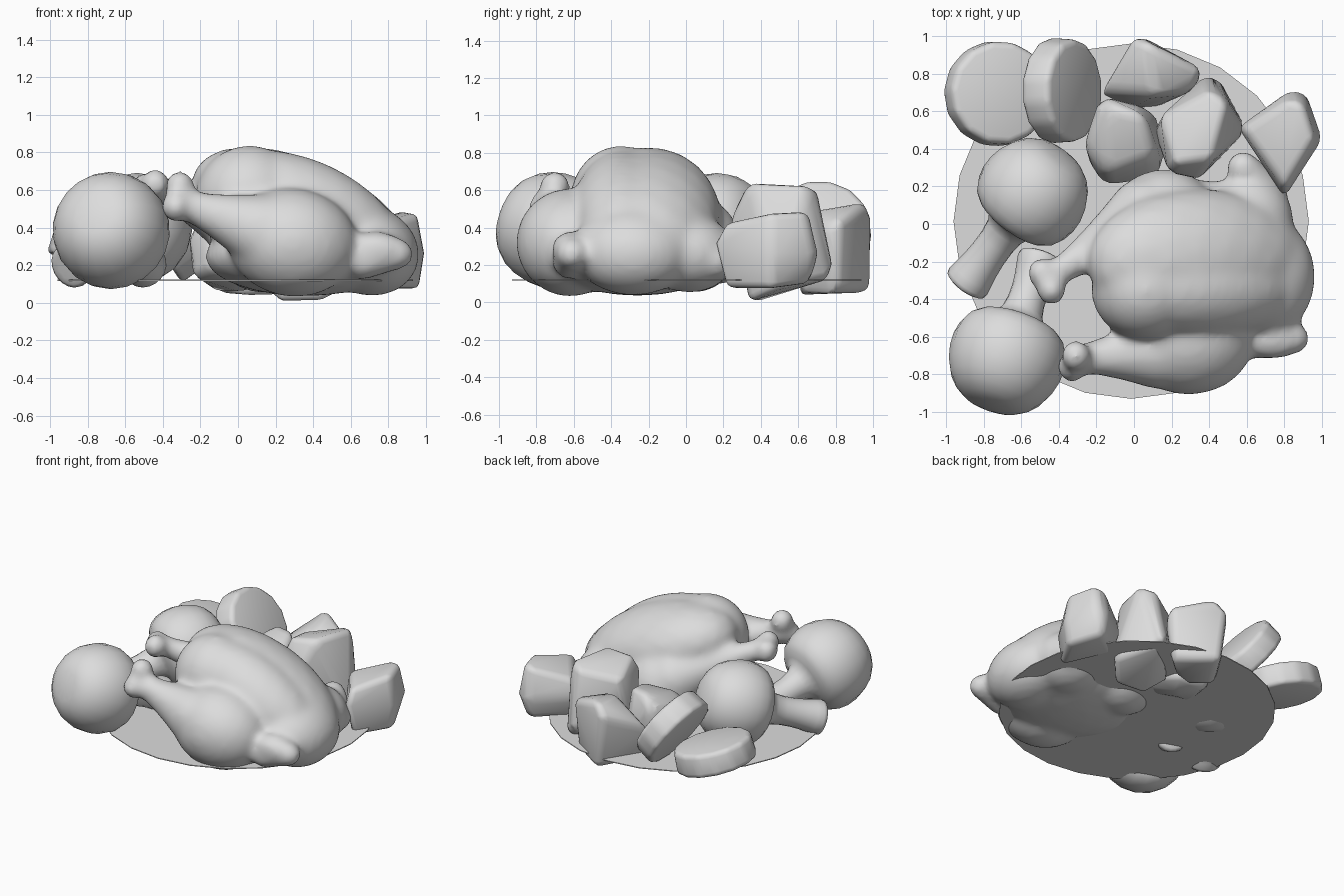
import bpy, bmesh, math
from mathutils import Vector, Matrix, Euler

if "Cube" in bpy.data.objects:
    bpy.data.objects.remove(bpy.data.objects["Cube"], do_unlink=True)

grey = bpy.data.materials.new("plain_grey")
grey.use_nodes = True
colour = (0.72, 0.72, 0.72, 1)
grey.diffuse_color = colour
grey.node_tree.nodes["Principled BSDF"].inputs["Base Color"].default_value = colour


def finish(name, bm, smooth=True):
    bmesh.ops.recalc_face_normals(bm, faces=bm.faces)
    for face in bm.faces:
        face.smooth = smooth
    mesh = bpy.data.meshes.new(name)
    bm.to_mesh(mesh)
    bm.free()
    mesh.materials.append(grey)
    obj = bpy.data.objects.new(name, mesh)
    bpy.context.collection.objects.link(obj)
    return obj


def blob(bm, centre, radii, pitch=0, turn=0):
    # Ellipsoid; pitch lowers its +x end, turn rotates it about z
    rot = Euler((0, math.radians(pitch), math.radians(turn))).to_matrix().to_4x4()
    matrix = Matrix.Translation(centre) @ rot @ Matrix.Diagonal((*radii, 1))
    bmesh.ops.create_icosphere(bm, subdivisions=3, radius=1, matrix=matrix)


def limb(bm, start, end, r1, r2, steps=12):
    for i in range(steps + 1):
        t = i / steps
        r = r2 + (r1 - r2) * (1 - t) ** 1.4
        blob(bm, Vector(start).lerp(Vector(end), t), (r, r, r))


# Plate
bm = bmesh.new()
bmesh.ops.create_cone(bm, cap_ends=True, segments=24, radius1=0.945, radius2=0.945,
                      depth=0.006, matrix=Matrix.Translation((-0.015, 0.015, 0.12)))
finish("plate", bm, False)

# Roast bird: overlapping masses fused into one skin
bm = bmesh.new()
blob(bm, (0.34, -0.20, 0.45), (0.63, 0.39, 0.31), 24)            # breast
blob(bm, (0.06, -0.35, 0.55), (0.29, 0.27, 0.29), 15)            # breast crown
blob(bm, (0.36, -0.34, 0.47), (0.55, 0.27, 0.29), 24)            # breast ridge
blob(bm, (0.69, -0.28, 0.28), (0.28, 0.33, 0.24), 20)            # neck end
blob(bm, (0.60, 0.02, 0.26), (0.25, 0.25, 0.21))                 # far shoulder
blob(bm, (0.36, -0.26, 0.25), (0.54, 0.5, 0.215))                # back
blob(bm, (0.29, -0.62, 0.32), (0.35, 0.29, 0.29), 8)             # near thigh
blob(bm, (0.14, 0.04, 0.31), (0.29, 0.25, 0.26), 0, 20)          # far thigh
limb(bm, (0.13, -0.68, 0.38), (-0.30, -0.72, 0.53), 0.2, 0.08)   # near drumstick
limb(bm, (0.06, 0.05, 0.38), (-0.41, -0.26, 0.6), 0.2, 0.075)    # far drumstick
for knuckle in ((-0.31, -0.70, 0.62), (-0.33, -0.76, 0.51),
                (-0.49, -0.26, 0.61), (-0.44, -0.35, 0.63)):
    blob(bm, knuckle, (0.08, 0.085, 0.085))
limb(bm, (0.66, -0.62, 0.22), (0.85, -0.61, 0.26), 0.1, 0.085)   # near wing
blob(bm, (0.73, -0.62, 0.28), (0.17, 0.1, 0.1))
limb(bm, (0.58, 0.3, 0.3), (0.72, 0.16, 0.22), 0.09, 0.1)        # far wing
bird = finish("roast_bird", bm)
remesh = bird.modifiers.new("fuse", "REMESH")
remesh.mode = "VOXEL"
remesh.voxel_size = 0.022
remesh.use_smooth_shade = True
relax = bird.modifiers.new("relax", "SMOOTH")
relax.factor = 0.5
relax.iterations = 18


def mushroom(name, cap, foot, size):
    # Turned profile laid along the line from stem foot to cap
    axis = Vector(cap) - Vector(foot)
    n = axis.length
    dome = [(0, 0.28), (0.17, 0.26), (0.28, 0.17), (0.335, 0.02), (0.32, -0.12),
            (0.25, -0.21), (0.13, -0.21)]
    stem = [(0.1, -0.34), (0.11, 0.13 - n), (0.14, 0.02 - n), (0.12, -n), (0, -n)]
    profile = [(r * size, z * size) for r, z in dome] + stem
    bm = bmesh.new()
    verts = [bm.verts.new((r, 0, z)) for r, z in profile]
    edges = [bm.edges.new(pair) for pair in zip(verts, verts[1:])]
    bmesh.ops.spin(bm, geom=verts + edges, cent=(0, 0, 0), axis=(0, 0, 1),
                   angle=math.tau, steps=10)
    bmesh.ops.remove_doubles(bm, verts=bm.verts, dist=0.002)
    turn = axis.to_track_quat("Z", "Y").to_matrix().to_4x4()
    bm.transform(Matrix.Translation(cap) @ turn)
    obj = finish(name, bm)
    sub = obj.modifiers.new("round", "SUBSURF")
    sub.levels = sub.render_levels = 1


mushroom("front_mushroom", (-0.68, -0.72, 0.39), (-0.49, -0.17, 0.19), 1.02)
mushroom("back_mushroom", (-0.535, 0.17, 0.4), (-0.9, -0.33, 0.19), 0.97)


def soften(obj, width):
    bevel = obj.modifiers.new("soft_edges", "BEVEL")
    bevel.width = width
    bevel.segments = 3
    bevel.limit_method = "ANGLE"
    bevel.angle_limit = math.radians(25)


# Root vegetable slices
for name, place, tilt, turn in (("leaning_slice", (-0.38, 0.71, 0.385), 57, 0),
                                ("flat_slice", (-0.725, 0.695, 0.275), 15, 10)):
    bm = bmesh.new()
    rot = Euler((0, math.radians(tilt), math.radians(turn))).to_matrix().to_4x4()
    bmesh.ops.create_cone(bm, cap_ends=True, segments=14, radius1=0.285, radius2=0.275,
                          depth=0.17, matrix=Matrix.Translation(place) @ rot)
    soften(finish(name, bm), 0.035)


def chunk(name, corners):
    bm = bmesh.new()
    for corner in corners:
        bm.verts.new(corner)
    bmesh.ops.convex_hull(bm, input=bm.verts)
    bmesh.ops.dissolve_limit(bm, angle_limit=math.radians(15), verts=bm.verts, edges=bm.edges)
    soften(finish(name, bm), 0.06)


# Potato chunks
chunk("side_potato", [
    (0.6, 0.5, 0.12), (0.84, 0.68, 0.1), (0.97, 0.45, 0.07), (0.82, 0.2, 0.07),
    (0.55, 0.52, 0.28), (0.82, 0.71, 0.26), (0.92, 0.69, 0.28), (1.0, 0.45, 0.26),
    (0.8, 0.14, 0.32), (0.58, 0.5, 0.4), (0.82, 0.66, 0.48), (0.9, 0.64, 0.49),
    (0.96, 0.45, 0.48), (0.8, 0.2, 0.43)])
chunk("middle_potato", [
    (0.22, 0.36, 0.0), (0.45, 0.34, 0.0), (0.6, 0.5, 0.08), (0.45, 0.78, 0.13),
    (0.38, 0.79, 0.2), (0.1, 0.5, 0.1), (0.14, 0.57, 0.54), (0.18, 0.27, 0.5),
    (0.34, 0.23, 0.42), (0.22, 0.32, 0.62), (0.42, 0.34, 0.64), (0.5, 0.65, 0.63),
    (0.4, 0.71, 0.6)])
chunk("inner_potato", [
    (-0.25, 0.32, 0.14), (-0.15, 0.2, 0.16), (0.12, 0.22, 0.14), (0.18, 0.42, 0.12),
    (0.1, 0.62, 0.08), (-0.15, 0.62, 0.07), (0.0, 0.4, 0.06), (-0.28, 0.44, 0.36),
    (-0.18, 0.69, 0.4), (-0.12, 0.62, 0.52), (0.06, 0.58, 0.52), (0.12, 0.36, 0.46),
    (-0.16, 0.26, 0.42)])
chunk("rear_potato", [
    (-0.14, 0.68, 0.06), (0.0, 0.6, 0.04), (0.14, 0.62, 0.06), (0.34, 0.8, 0.05),
    (0.06, 1.0, 0.05), (-0.18, 0.7, 0.32), (0.0, 1.0, 0.46), (0.08, 0.97, 0.55),
    (0.37, 0.83, 0.44), (0.32, 0.7, 0.4), (0.1, 0.68, 0.5)])
